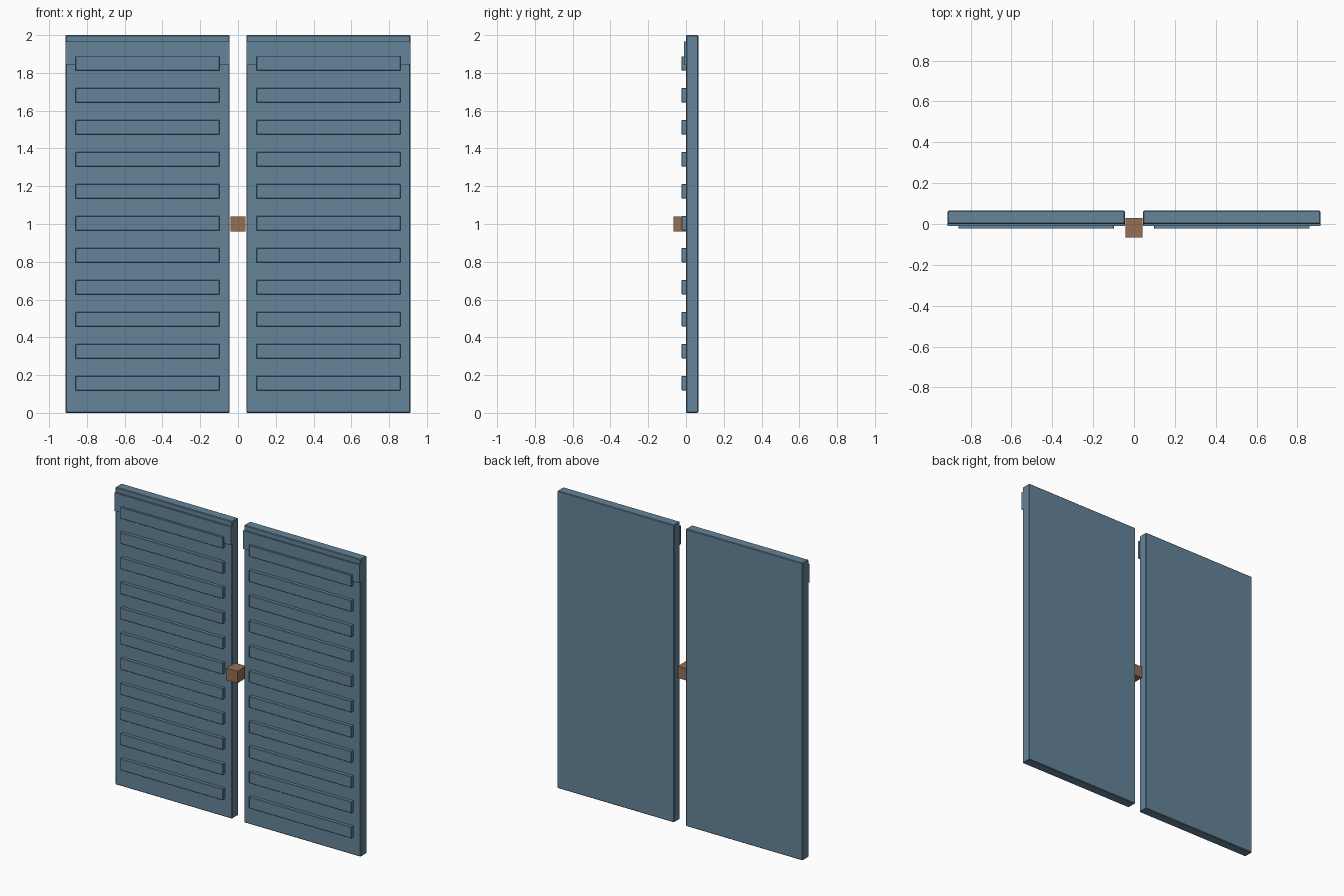
import bpy

if "Cube" in bpy.data.objects:
    bpy.data.objects.remove(bpy.data.objects["Cube"])


def material(name, color):
    m = bpy.data.materials.new(name)
    m.diffuse_color = color
    m.use_nodes = True
    m.node_tree.nodes["Principled BSDF"].inputs["Base Color"].default_value = m.diffuse_color
    return m


BLUE = material("blue_paint", (0.13, 0.23, 0.32, 1))
BROWN = material("brown_wood", (0.30, 0.16, 0.09, 1))


def box(name, x, y, z, mat, bevel=0.0):
    """Box from (min, max) ranges on each axis."""
    bpy.ops.mesh.primitive_cube_add(size=1, location=[sum(r) / 2 for r in (x, y, z)])
    ob = bpy.context.object
    ob.name = name
    ob.scale = [r[1] - r[0] for r in (x, y, z)]
    bpy.ops.object.transform_apply(location=False, rotation=False, scale=True)
    ob.data.materials.append(mat)
    if bevel:
        mod = ob.modifiers.new("edge_bevel", 'BEVEL')
        mod.width = bevel
        mod.segments = 1
    return ob


def span(side, a, b):
    return tuple(sorted((side * a, side * b)))


SLATS = 11
for label, side in (("left", -1), ("right", 1)):
    # Door leaf and top rail
    box(label + "_panel", span(side, 0.044, 0.913), (0.0, 0.065), (0, 2), BLUE, 0.004)
    box(label + "_top_rail", span(side, 0.044, 0.913), (-0.011, 0.003),
        (1.845, 1.967), BLUE)
    # Raised slats
    for i in range(SLATS):
        z = 0.157 + i * 0.1693
        box(f"{label}_slat_{i + 1}", span(side, 0.098, 0.86), (-0.023, 0.003),
            (z - 0.038, z + 0.038), BLUE, 0.002)

# Latch block between the leaves
box("latch_block", (-0.041, 0.041), (-0.065, 0.029), (0.96, 1.04), BROWN)
